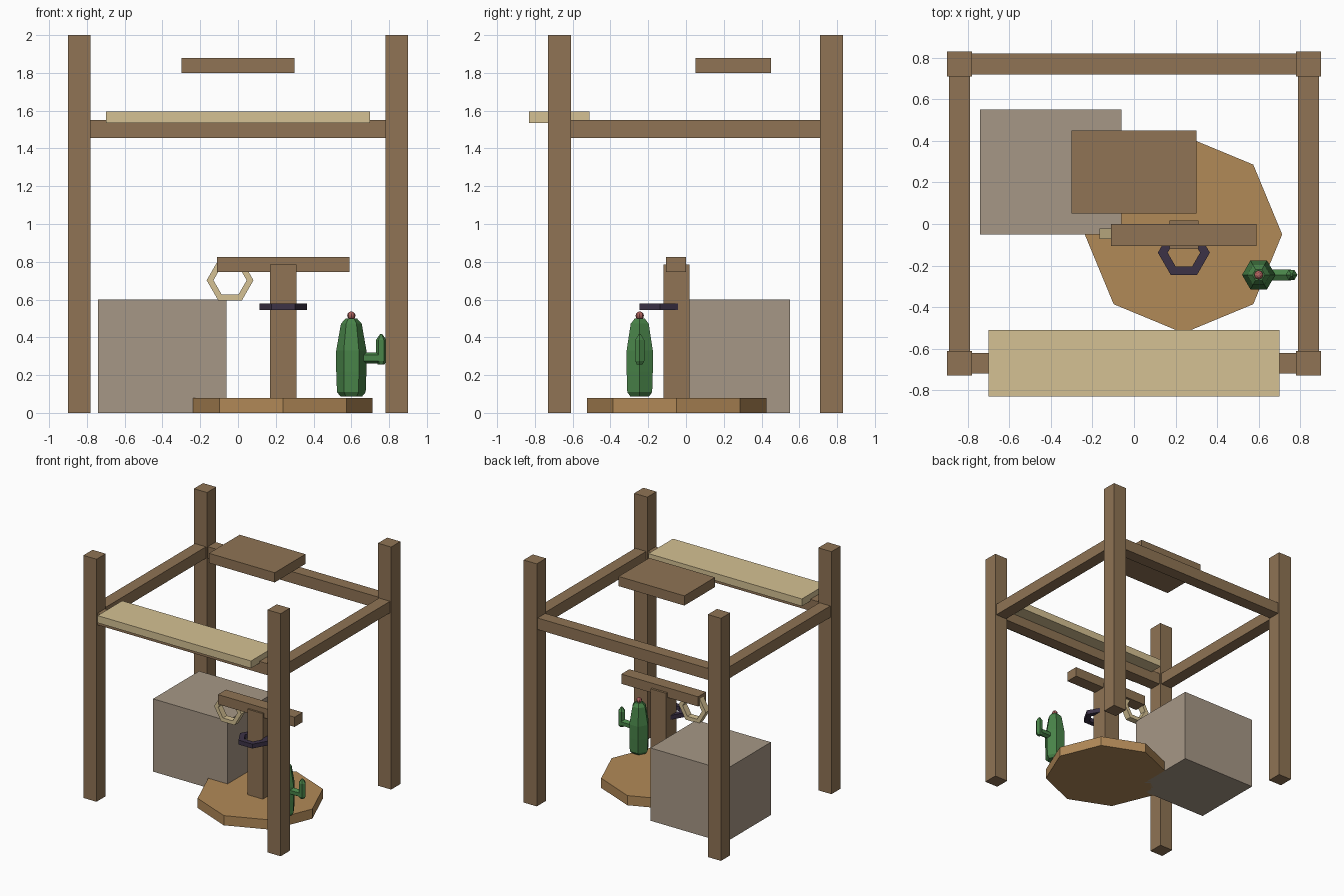
import bpy, bmesh, math
from mathutils import Matrix, Vector

if "Cube" in bpy.data.objects:
    bpy.data.objects.remove(bpy.data.objects["Cube"])


def material(name, r, g, b):
    m = bpy.data.materials.new(name)
    m.diffuse_color = [(c / 255) ** 2.2 for c in (r, g, b)] + [1]
    m.use_nodes = True
    m.node_tree.nodes["Principled BSDF"].inputs["Base Color"].default_value = m.diffuse_color
    return m


WOOD = material("brown_wood", 142, 115, 85)
LIGHT_WOOD = material("light_wood", 176, 136, 88)
SAND = material("sand", 212, 192, 146)
STONE = material("stone", 165, 150, 133)
PURPLE = material("dark_purple", 62, 53, 72)
GREEN = material("green", 74, 130, 74)
PINK = material("pink", 176, 100, 96)


def finish(name, bm, mat):
    bmesh.ops.recalc_face_normals(bm, faces=bm.faces)
    me = bpy.data.meshes.new(name)
    bm.to_mesh(me)
    bm.free()
    me.materials.append(mat)
    ob = bpy.data.objects.new(name, me)
    bpy.context.collection.objects.link(ob)
    return ob


def box(name, x, y, z, mat):
    """Box from (min, max) pairs."""
    bm = bmesh.new()
    bmesh.ops.create_cube(bm, size=1)
    lo, hi = Vector((x[0], y[0], z[0])), Vector((x[1], y[1], z[1]))
    bmesh.ops.scale(bm, vec=hi - lo, verts=bm.verts)
    bmesh.ops.translate(bm, vec=(lo + hi) / 2, verts=bm.verts)
    return finish(name, bm, mat)


def lathe(name, profile, sides, loc, mat, closed=False, rot=None):
    """Spin (radius, height) points round z; closed makes a ring."""
    bm = bmesh.new()
    rings = []
    for r, h in profile:
        rings.append([bm.verts.new((r * math.cos(2 * math.pi * i / sides),
                                    r * math.sin(2 * math.pi * i / sides), h))
                      for i in range(sides)])
    pairs = list(zip(rings, rings[1:]))
    if closed:
        pairs.append((rings[-1], rings[0]))
    for a, b in pairs:
        for i in range(sides):
            j = (i + 1) % sides
            bm.faces.new((a[i], a[j], b[j], b[i]))
    if not closed:
        bm.faces.new(rings[0])
        bm.faces.new(rings[-1])
    bm.transform(Matrix.Translation(loc) @ (rot or Matrix()))
    return finish(name, bm, mat)


# Frame posts
for sx, xs in (("left", (-0.9, -0.78)), ("right", (0.78, 0.9))):
    for sy, ys in (("front", (-0.73, -0.61)), ("back", (0.71, 0.83))):
        box(f"{sy}_{sx}_post", xs, ys, (0, 2), WOOD)

# Frame rails
RZ = (1.455, 1.55)
for n, y in (("front", -0.67), ("back", 0.77)):
    box(n + "_rail", (-0.8, 0.8), (y - 0.05, y + 0.05), RZ, WOOD)
for n, x in (("left", -0.84), ("right", 0.84)):
    box(n + "_rail", (x - 0.05, x + 0.05), (-0.63, 0.73), RZ, WOOD)

# Shelf and floating plank
box("shelf", (-0.7, 0.7), (-0.83, -0.51), (1.535, 1.595), SAND)
box("upper_plank", (-0.3, 0.3), (0.05, 0.45), (1.8, 1.88), WOOD)

# Storage block
box("block", (-0.74, -0.06), (-0.05, 0.55), (0, 0.6), STONE)

# Perch stand
lathe("stand_base", [(0.475, 0), (0.475, 0.08)], 8, (0.238, -0.05, 0), LIGHT_WOOD)
box("stand_post", (0.17, 0.31), (-0.12, 0.018), (0.04, 0.785), WOOD)
box("stand_crossbar", (-0.11, 0.59), (-0.105, 0.0), (0.745, 0.825), WOOD)

# Hexagonal rings
lathe("post_ring", [(0.125, -0.018), (0.125, 0.018), (0.078, 0.018), (0.078, -0.018)],
      6, (0.24, -0.138, 0.562), PURPLE, closed=True)
lathe("hanging_ring", [(0.124, -0.026), (0.124, 0.026), (0.088, 0.026), (0.088, -0.026)],
      6, (-0.042, -0.047, 0.702), SAND, closed=True, rot=Matrix.Rotation(math.pi / 2, 4, 'X'))

# Cactus
CX, CY = 0.6, -0.245
lathe("cactus_body", [(0.058, 0.088), (0.076, 0.11), (0.08, 0.22), (0.08, 0.33),
                      (0.055, 0.472), (0.03, 0.5)], 6, (CX, CY, 0), GREEN)
lathe("cactus_arm_lower", [(0.03, 0), (0.03, 0.1)], 6, (0.655, CY, 0.291), GREEN,
      rot=Matrix.Rotation(math.pi / 2, 4, 'Y'))
lathe("cactus_arm_upper", [(0.018, 0.257), (0.028, 0.275), (0.028, 0.385), (0.006, 0.417)],
      6, (0.758, CY, 0), GREEN)
bm = bmesh.new()
bmesh.ops.create_uvsphere(bm, u_segments=8, v_segments=6, radius=0.022,
                          matrix=Matrix.Translation((CX, CY, 0.515)))
finish("cactus_flower", bm, PINK)
